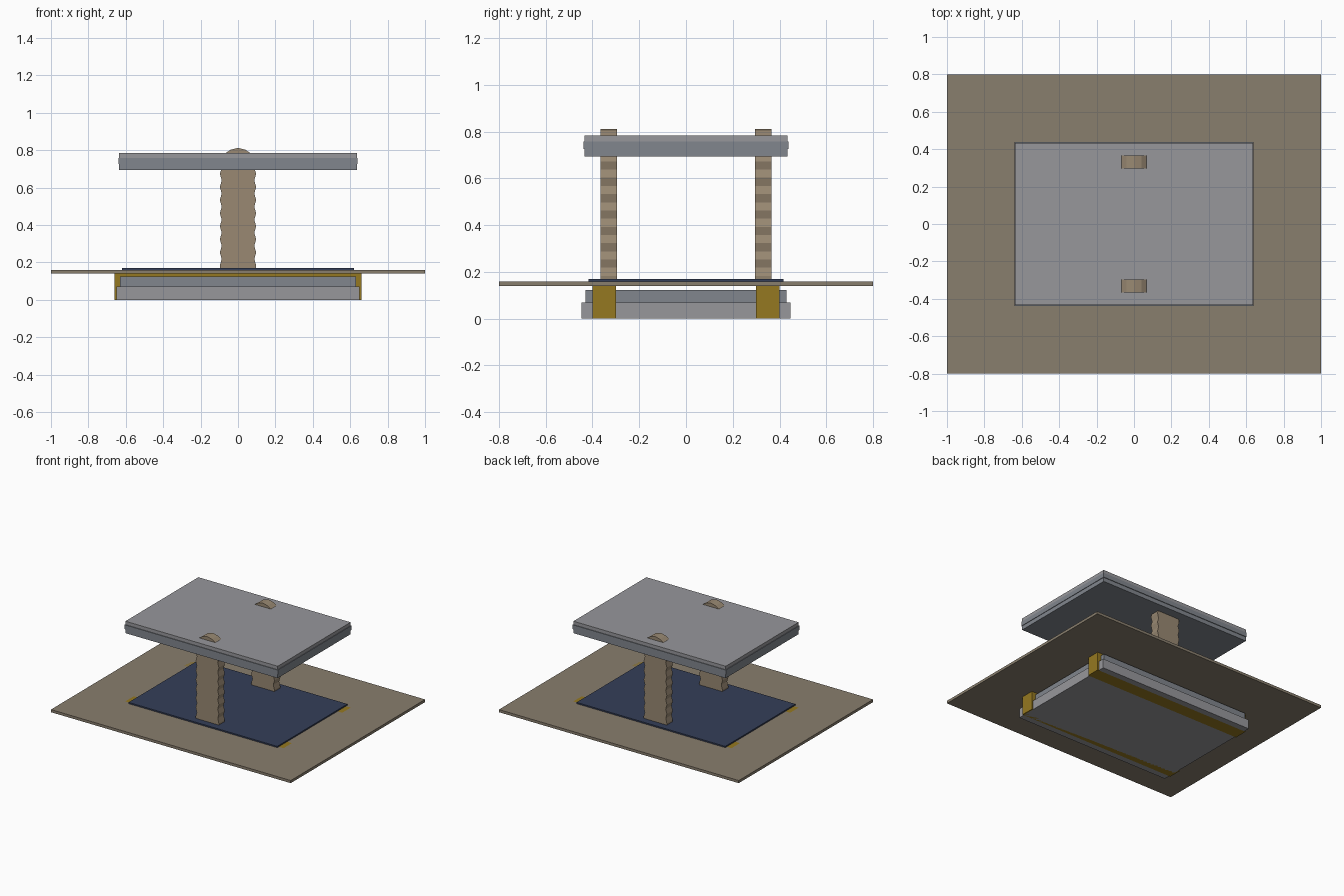
import bpy, bmesh

if "Cube" in bpy.data.objects:
    bpy.data.objects.remove(bpy.data.objects["Cube"])


def material(name, rgb):
    m = bpy.data.materials.new(name)
    m.diffuse_color = (*rgb, 1)
    m.use_nodes = True
    m.node_tree.nodes["Principled BSDF"].inputs["Base Color"].default_value = m.diffuse_color
    return m


wood = material("wood", (0.25, 0.21, 0.155))
post_wood = material("post_wood", (0.32, 0.25, 0.17))
gold = material("gold", (0.30, 0.19, 0.015))
navy = material("navy", (0.035, 0.05, 0.10))
steel = material("steel", (0.22, 0.24, 0.27))
silver = material("silver", (0.31, 0.31, 0.33))


def finish(name, bm, mat):
    bmesh.ops.recalc_face_normals(bm, faces=bm.faces)
    me = bpy.data.meshes.new(name)
    bm.to_mesh(me)
    bm.free()
    me.materials.append(mat)
    ob = bpy.data.objects.new(name, me)
    bpy.context.collection.objects.link(ob)
    return ob


def slab(name, hx, y0, y1, z0, z1, mat):
    bm = bmesh.new()
    bmesh.ops.create_cube(bm, size=1)
    for v in bm.verts:
        v.co = (2 * hx * v.co.x, y0 + (v.co.y + 0.5) * (y1 - y0),
                z0 + (v.co.z + 0.5) * (z1 - z0))
    return finish(name, bm, mat)


def post(name, y0, y1):
    # zigzag half profile, closed by a rounded cap and mirrored in x
    half = [(0.092, 0.14)]
    for i in range(9):
        z = 0.183 + 0.07 * i
        half.append((0.097, z))
        if i < 8:
            half.append((0.087, z + 0.035))
    half += [(0.085, 0.762), (0.065, 0.785), (0.04, 0.802)]
    outline = half + [(0, 0.812)] + [(-x, z) for x, z in reversed(half)]
    bm = bmesh.new()
    face = bm.faces.new([bm.verts.new((x, y0, z)) for x, z in outline])
    ext = bmesh.ops.extrude_face_region(bm, geom=[face], use_keep_orig=True)
    moved = [g for g in ext["geom"] if isinstance(g, bmesh.types.BMVert)]
    bmesh.ops.translate(bm, verts=moved, vec=(0, y1 - y0, 0))
    return finish(name, bm, post_wood)


# stepped base under the board
slab("base_lower", 0.65, -0.447, 0.447, 0, 0.07, silver)
slab("base_upper", 0.63, -0.43, 0.43, 0.07, 0.123, steel)

# board and mat
slab("board", 1.0, -0.8, 0.8, 0.14, 0.16, wood)
slab("mat", 0.62, -0.418, 0.418, 0.16, 0.17, navy)

# raised layered plate
slab("top_plate_lower", 0.635, -0.434, 0.434, 0.694, 0.725, steel)
slab("top_plate_middle", 0.639, -0.439, 0.439, 0.725, 0.758, steel)
slab("top_plate_upper", 0.635, -0.434, 0.434, 0.758, 0.784, silver)

# beams and posts, front and back
for side, s in (("front", -1), ("back", 1)):
    ya, yb = sorted((s * 0.30, s * 0.40))
    slab(side + "_beam", 0.66, ya, yb, 0, 0.16, gold)
    ya, yb = sorted((s * 0.296, s * 0.366))
    post(side + "_post", ya, yb)
